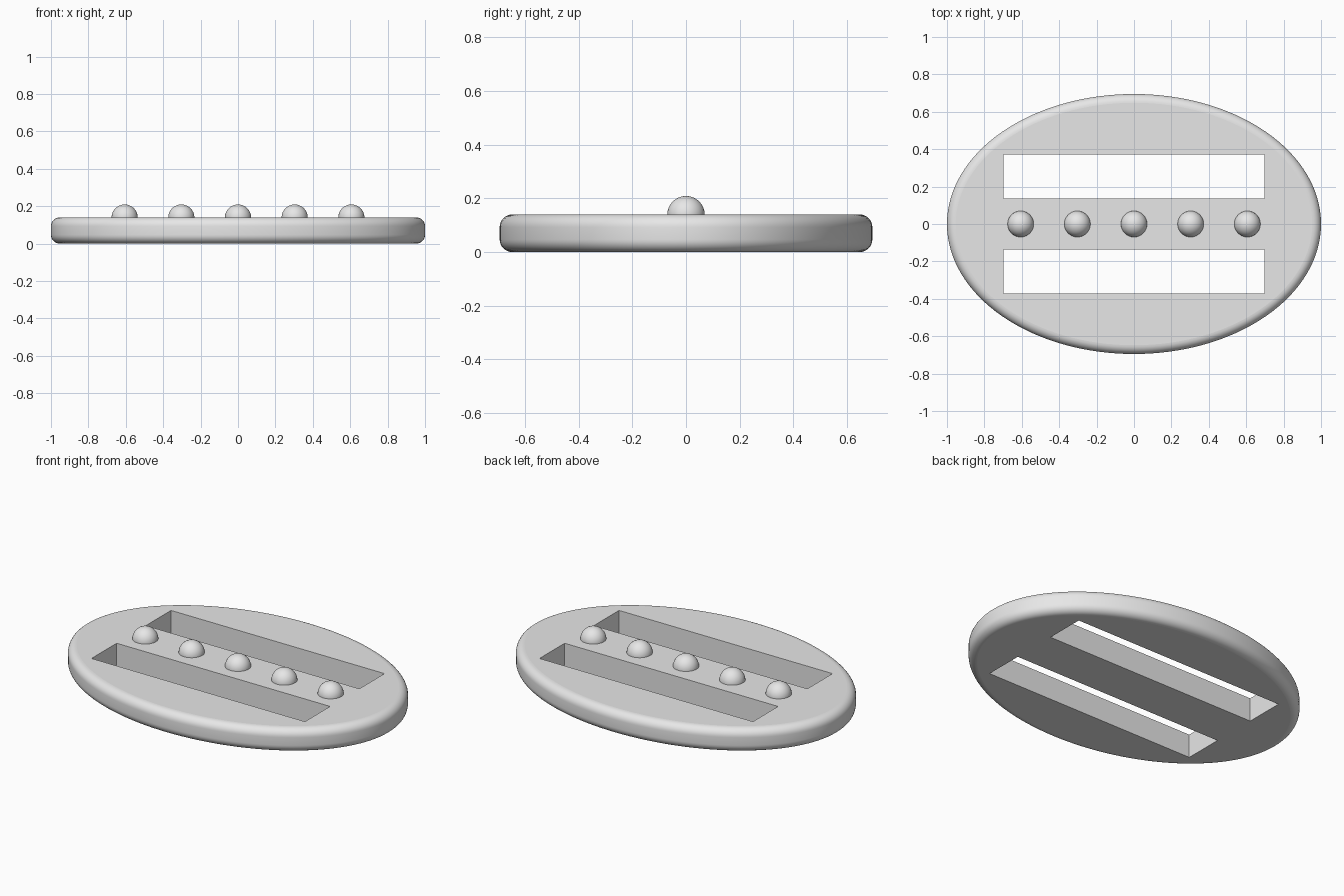
import bpy
import bmesh
from mathutils import Matrix

cube = bpy.data.objects.get("Cube")
if cube:
    bpy.data.objects.remove(cube, do_unlink=True)

HEIGHT = 0.14

grey = bpy.data.materials.new("light grey")
grey.use_nodes = True
grey.diffuse_color = (0.8, 0.8, 0.8, 1)
grey.node_tree.nodes["Principled BSDF"].inputs["Base Color"].default_value = (0.8, 0.8, 0.8, 1)


def add_object(name, bm):
    mesh = bpy.data.meshes.new(name)
    bm.to_mesh(mesh)
    bm.free()
    mesh.materials.append(grey)
    obj = bpy.data.objects.new(name, mesh)
    bpy.context.collection.objects.link(obj)
    return obj


# Oval plate with rounded rims
bm = bmesh.new()
bmesh.ops.create_cone(bm, cap_ends=True, segments=128, radius1=1, radius2=1, depth=HEIGHT)
bmesh.ops.scale(bm, vec=(1, 0.695, 1), verts=bm.verts)
bmesh.ops.translate(bm, vec=(0, 0, HEIGHT / 2), verts=bm.verts)
plate = add_object("oval_plate", bm)
bevel = plate.modifiers.new("rounded_rim", "BEVEL")
bevel.width = 0.047
bevel.segments = 8
bevel.limit_method = "ANGLE"

# Two long slots cut through the plate
bm = bmesh.new()
for side in (-1, 1):
    place = Matrix.Translation((0, side * 0.254, HEIGHT / 2)) @ Matrix.Diagonal((1.396, 0.235, 0.5, 1))
    bmesh.ops.create_cube(bm, size=1, matrix=place)
cutter = add_object("slot_cutter", bm)
cutter.hide_render = True
cut = plate.modifiers.new("slots", "BOOLEAN")
cut.operation = "DIFFERENCE"
cut.solver = "EXACT"
cut.object = cutter

bpy.ops.object.select_all(action="DESELECT")
plate.select_set(True)
bpy.context.view_layer.objects.active = plate
for name in ("rounded_rim", "slots"):
    bpy.ops.object.modifier_apply(modifier=name)
bpy.data.objects.remove(cutter, do_unlink=True)

# Smooth rim, flat top, bottom and slot walls
bpy.ops.object.shade_smooth_by_angle(angle=0.6)
for face in plate.data.polygons:
    inside_slot = abs(face.center.x) < 0.71 and abs(face.center.y) < 0.38
    face.use_smooth = not inside_slot and abs(face.normal.z) < 0.999

# Row of domed studs along the middle bar
for i in range(5):
    bm = bmesh.new()
    place = Matrix.Translation(((i - 2) * 0.303, 0, HEIGHT - 0.001))
    bmesh.ops.create_uvsphere(bm, u_segments=32, v_segments=16, radius=0.07, matrix=place)
    stud = add_object(f"stud_{i + 1}", bm)
    for face in stud.data.polygons:
        face.use_smooth = True
